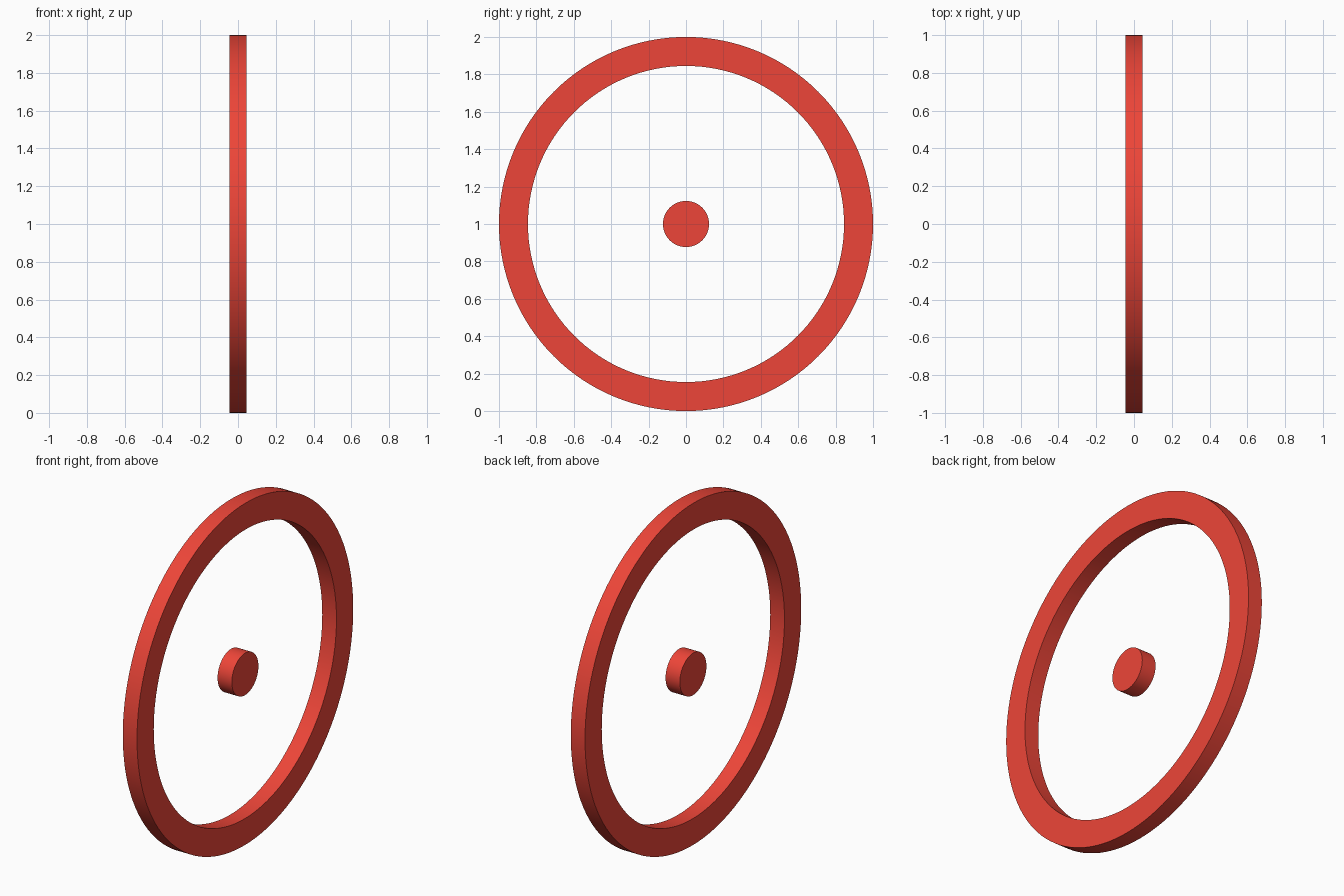
import bpy
import bmesh
from math import cos, sin, tau, radians

if "Cube" in bpy.data.objects:
    bpy.data.objects.remove(bpy.data.objects["Cube"])

HALF_WIDTH = 0.046
CENTRE_Z = 1.0
SIDES = 128

red = bpy.data.materials.new("red_paint")
red.diffuse_color = (0.85, 0.06, 0.04, 1)
red.use_nodes = True
red.node_tree.nodes["Principled BSDF"].inputs["Base Color"].default_value = red.diffuse_color


def lathe(name, profile):
    """Revolve a closed (x, radius) profile about the x axis; radius 0 is a pole."""
    bm = bmesh.new()
    rings = []
    for x, r in profile:
        if r == 0:
            rings.append([bm.verts.new((x, 0, 0))] * SIDES)
        else:
            rings.append([bm.verts.new((x, r * cos(tau * i / SIDES), r * sin(tau * i / SIDES)))
                          for i in range(SIDES)])
    for k, a in enumerate(rings):
        b = rings[(k + 1) % len(rings)]
        if a[0] is a[1] and b[0] is b[1]:
            continue
        for i in range(SIDES):
            j = (i + 1) % SIDES
            bm.faces.new(dict.fromkeys((a[i], a[j], b[j], b[i])))
    bmesh.ops.recalc_face_normals(bm, faces=bm.faces)
    mesh = bpy.data.meshes.new(name)
    bm.to_mesh(mesh)
    bm.free()
    mesh.materials.append(red)
    obj = bpy.data.objects.new(name, mesh)
    obj.location.z = CENTRE_Z
    bpy.context.collection.objects.link(obj)
    bpy.ops.object.select_all(action='DESELECT')
    obj.select_set(True)
    bpy.context.view_layer.objects.active = obj
    bpy.ops.object.shade_smooth_by_angle(angle=radians(30))
    return obj


w = HALF_WIDTH

# Outer rim with a rectangular cross-section
lathe("wheel_rim", [(-w, 0.845), (-w, 1.0), (w, 1.0), (w, 0.845)])

# Solid centre disc, same width as the rim
lathe("hub", [(-w, 0), (-w, 0.123), (w, 0.123), (w, 0)])
